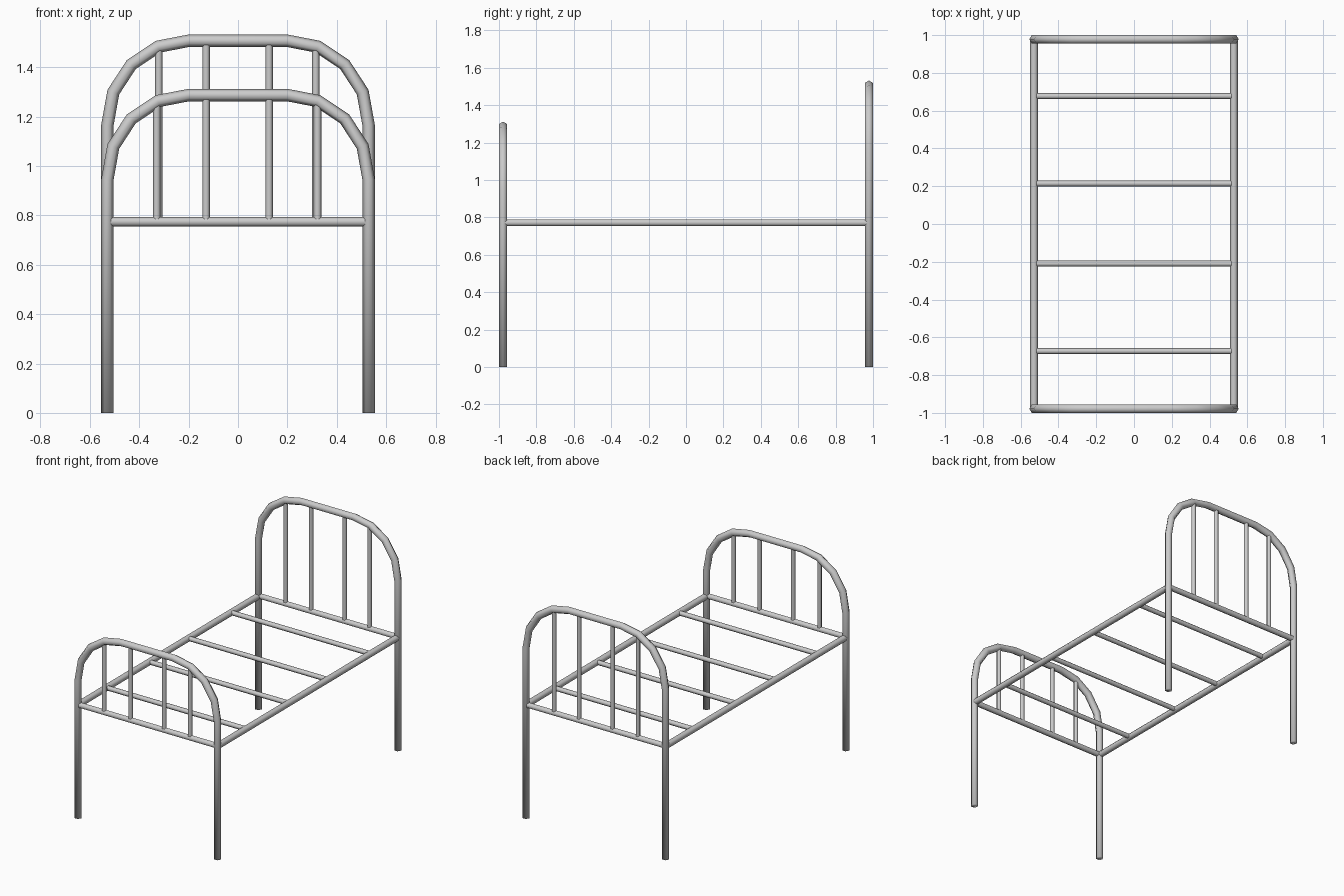
import bpy, bmesh, math
from mathutils import Vector

if "Cube" in bpy.data.objects:
    bpy.data.objects.remove(bpy.data.objects["Cube"])


def tube(name, path, r, side, depth=None, smooth_caps=False):
    """Six-sided tube swept along a path with mitred corners.
    side: direction normal to the path plane (flat faces look this way)."""
    pts = [Vector(p) for p in path]
    side = Vector(side).normalized()
    depth = depth or r
    bm = bmesh.new()
    rings = []
    for i, p in enumerate(pts):
        a = (p - pts[i - 1]).normalized() if i > 0 else None
        b = (pts[i + 1] - p).normalized() if i < len(pts) - 1 else None
        a, b = a or b, b or a
        t = (a + b).normalized()
        n = side.cross(t) / t.dot(a)
        rings.append([bm.verts.new(p + n * r * math.cos(k * math.pi / 3)
                                   + side * depth * math.sin(k * math.pi / 3))
                      for k in range(6)])
    for r0, r1 in zip(rings, rings[1:]):
        for k in range(6):
            j = (k + 1) % 6
            bm.faces.new((r0[k], r0[j], r1[j], r1[k]))
    bm.faces.new(rings[0])
    bm.faces.new(rings[-1])
    bmesh.ops.recalc_face_normals(bm, faces=bm.faces)
    for f in bm.faces:
        f.smooth = True
    if not smooth_caps:
        for e in bm.edges:
            e.smooth = e.calc_face_angle(0) < math.radians(75)
    me = bpy.data.meshes.new(name)
    bm.to_mesh(me)
    bm.free()
    ob = bpy.data.objects.new(name, me)
    bpy.context.collection.objects.link(ob)
    return ob


LEG_X, END_Y, RAIL_Z = 0.529, 0.978, 0.774
# right half of the headboard hoop, floor to crown
HALF = [(LEG_X, 0), (LEG_X, 1.165), (0.505, 1.299), (0.432, 1.411),
        (0.324, 1.483), (0.2, 1.507)]


def end_frame(label, y, drop, bars):
    # legs and arch in one bent tube
    right = [(x, y, z - drop if z else 0) for x, z in HALF]
    left = [(-x, yy, z) for x, yy, z in reversed(right)]
    tube(label + "_hoop", right + left, 0.025, (0, 1, 0), 0.025, True)
    # lower cross rail
    tube(label + "_rail", [(-LEG_X, y, RAIL_Z), (LEG_X, y, RAIL_Z)], 0.02, (0, 1, 0))
    # upright bars reaching into the arch
    for i, (x, top) in enumerate(bars):
        tube(f"{label}_bar_{i + 1}", [(x, y, RAIL_Z), (x, y, top - drop)], 0.0155, (0, 1, 0))


end_frame("headboard", END_Y, 0,
          [(-0.321, 1.48), (-0.129, 1.505), (0.126, 1.505), (0.315, 1.48)])
end_frame("footboard", -END_Y, 0.22,
          [(-0.329, 1.478), (-0.129, 1.505), (0.126, 1.505), (0.322, 1.48)])

# long side rails
for s, label in ((-1, "left"), (1, "right")):
    tube(label + "_side_rail", [(s * LEG_X, -END_Y, RAIL_Z - 0.002),
                                (s * LEG_X, END_Y, RAIL_Z - 0.002)], 0.021, (0, 0, 1))

# cross slats
for i, y in enumerate((-0.673, -0.21, 0.214, 0.677)):
    tube(f"slat_{i + 1}", [(-LEG_X, y, RAIL_Z), (LEG_X, y, RAIL_Z)], 0.016, (0, 0, 1))
